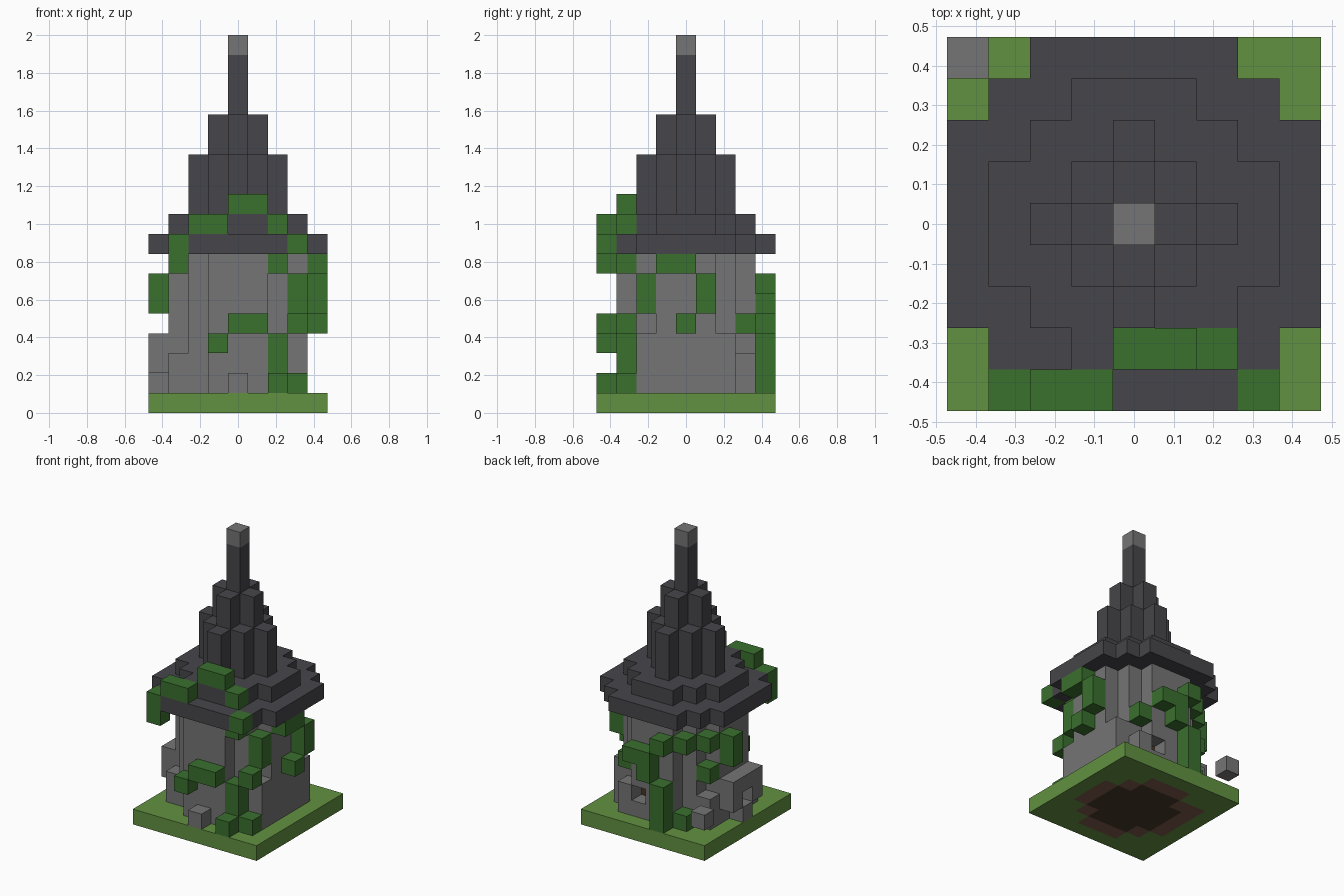
import bpy
import bmesh
from mathutils import Vector

CELL = 2 / 19

if "Cube" in bpy.data.objects:
    bpy.data.objects.remove(bpy.data.objects["Cube"], do_unlink=True)


def make_material(name, red, green, blue):
    material = bpy.data.materials.new(name)
    material.use_nodes = True
    colour = (red, green, blue, 1)
    material.diffuse_color = colour
    shader = next(n for n in material.node_tree.nodes if n.type == "BSDF_PRINCIPLED")
    shader.inputs["Base Color"].default_value = colour
    return material


stone = make_material("grey stone", .178, .178, .178)
slate = make_material("dark slate", .061, .060, .068)
grass = make_material("bright grass", .122, .283, .054)
leaf = make_material("ivy green", .042, .160, .027)
earth = make_material("brown earth", .21, .10, .067)
dark_earth = make_material("dark earth", .065, .038, .021)


def build_blocks(name, cells, material):
    """Join unit blocks into one closed shell, leaving out the inner faces."""
    cells = set(cells)
    bm = bmesh.new()
    for cell in cells:
        centre = Vector(cell) + Vector((0, 0, .5))
        for axis in range(3):
            for sign in (-1, 1):
                step = [0, 0, 0]
                step[axis] = sign
                if tuple(a + b for a, b in zip(cell, step)) in cells:
                    continue
                normal = Vector(step)
                side = Vector([0, 0, 0])
                side[(axis + 1) % 3] = .5
                up = normal.cross(side)
                middle = centre + normal / 2
                corners = (middle - side - up, middle + side - up,
                           middle + side + up, middle - side + up)
                bm.faces.new([bm.verts.new(c * CELL) for c in corners])
    bmesh.ops.remove_doubles(bm, verts=bm.verts, dist=CELL / 100)
    bmesh.ops.dissolve_limit(bm, angle_limit=.01, verts=bm.verts, edges=bm.edges)
    mesh = bpy.data.meshes.new(name)
    bm.to_mesh(mesh)
    bm.free()
    mesh.materials.append(material)
    part = bpy.data.objects.new(name, mesh)
    bpy.context.collection.objects.link(part)
    return part


def disc(radius, reach):
    """Plan cells within a square radius whose corners are stepped off."""
    span = range(-radius, radius + 1)
    return {(x, y) for x in span for y in span if abs(x) + abs(y) <= reach}


def raised(plan, bottom, top):
    return {(x, y, z) for x, y in plan for z in range(bottom, top + 1)}


def column(x, y, bottom, top=None):
    return raised({(x, y)}, bottom, bottom if top is None else top)


def join(*groups):
    return set().union(*groups)


# Ground slab with bare earth under the tower
tower_plan = disc(3, 4)
inner_plan = disc(2, 3)
earth_plan = tower_plan | {(-3, 2)}
build_blocks("grass_slab", raised(disc(4, 8) - earth_plan, 0, 0), grass)
build_blocks("earth_ring", raised(earth_plan - inner_plan, 0, 0), earth)
build_blocks("earth_floor", raised(inner_plan, 0, 0), dark_earth)
build_blocks("dark_interior", raised(inner_plan, 1, 7), dark_earth)

# Round tower wall with a gap at the back and heavier footings
wall = raised(tower_plan - inner_plan, 1, 7) - column(1, 3, 2)
footing = join(column(3, -2, 1, 3), column(3, 2, 1, 3), column(2, 3, 1, 2),
               column(-3, -2, 1, 2), column(-3, 2, 1, 2))
build_blocks("tower_wall", wall | footing, stone)

# Side porch and loose stones
porch = join(column(-4, -1, 2, 3), column(-4, 1, 2, 3), column(-4, 0, 3))
build_blocks("side_porch", porch, stone)
build_blocks("porch_step", column(-4, 0, 1), stone)
build_blocks("front_loose_stone", column(0, -4, 1), stone)
build_blocks("back_loose_stone", column(-4, 4, 2), stone)

# Stepped roof and spire
roof = join(raised(disc(4, 6), 8, 8), raised(tower_plan, 9, 9),
            raised(disc(2, 2), 10, 12), raised(disc(1, 1), 13, 14),
            raised(disc(0, 0), 15, 17))
build_blocks("stepped_roof", roof, slate)
build_blocks("spire_cap", column(0, 0, 18), stone)

# Ivy trailing over the roof front
roof_ivy = join(column(-3, -4, 7, 8), column(-2, -4, 9), column(-1, -4, 9),
                column(0, -3, 10), column(1, -3, 10), column(2, -3, 9),
                column(3, -4, 8), column(2, -3, 7))
build_blocks("roof_ivy", roof_ivy, leaf)

# Ivy on the front wall
front_ivy = join(column(-1, -4, 3), column(0, -4, 4), column(1, -4, 4),
                 column(2, -3, 1, 3), column(2, -4, 1), column(3, -3, 1),
                 column(3, -3, 4))
build_blocks("front_ivy", front_ivy, leaf)

# Ivy on the left wall
left_ivy = join(column(3, -2, 5, 6), column(4, -1, 7), column(4, 0, 7),
                column(4, 1, 5, 6), column(4, 0, 4))
build_blocks("left_ivy", left_ivy, leaf)

# Ivy on the back and right walls
back_ivy = join(column(2, 3, 4), column(1, 4, 5), column(0, 4, 4, 5),
                column(-1, 4, 6), column(-1, 4, 1, 3), column(-2, 3, 1),
                column(-2, 3, 6))
build_blocks("back_ivy", back_ivy, leaf)
right_ivy = join(column(-3, 2, 4), column(-3, 2, 6), column(-4, 1, 5, 6))
build_blocks("right_ivy", right_ivy, leaf)
